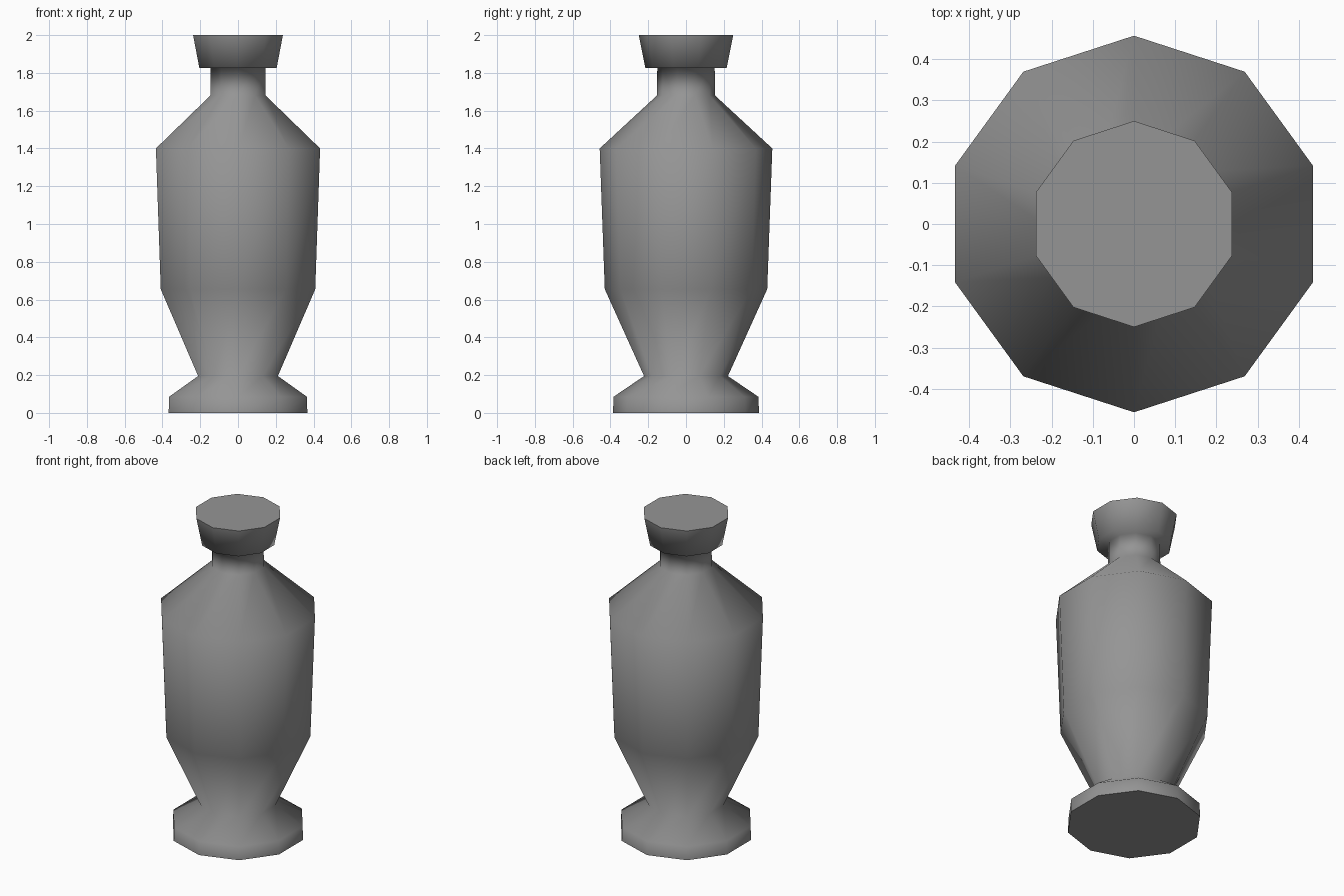
import bpy
import bmesh
import math

cube = bpy.data.objects.get("Cube")
if cube:
    bpy.data.objects.remove(cube, do_unlink=True)

SIDES = 10

# Stone grey material
grey = bpy.data.materials.new("stone_grey")
grey.use_nodes = True
colour = (0.3, 0.3, 0.3, 1)
grey.diffuse_color = colour
grey.node_tree.nodes["Principled BSDF"].inputs["Base Color"].default_value = colour

# Vase outline from foot to lip: radius, height
profile = [
    (0.386, 0), (0.384, 0.085),      # foot
    (0.222, 0.195),                  # waist
    (0.43, 0.655), (0.457, 1.4),     # body
    (0.154, 1.68), (0.152, 1.825),   # neck
    (0.215, 1.825), (0.25, 2),       # lip
]

bm = bmesh.new()
rings = []
for radius, height in profile:
    ring = []
    for i in range(SIDES):
        a = math.tau * i / SIDES + math.pi / 2
        ring.append(bm.verts.new((radius * math.cos(a), radius * math.sin(a), height)))
    rings.append(ring)

# Smooth walls
for low, high in zip(rings, rings[1:]):
    for i in range(SIDES):
        j = (i + 1) % SIDES
        bm.faces.new((low[i], low[j], high[j], high[i])).smooth = True

# Flat caps with crisp rims
for cap in (bm.faces.new(rings[0][::-1]), bm.faces.new(rings[-1])):
    cap.smooth = False
    for edge in cap.edges:
        edge.smooth = False

mesh = bpy.data.meshes.new("vase")
bm.to_mesh(mesh)
bm.free()
mesh.materials.append(grey)
bpy.context.collection.objects.link(bpy.data.objects.new("vase", mesh))
